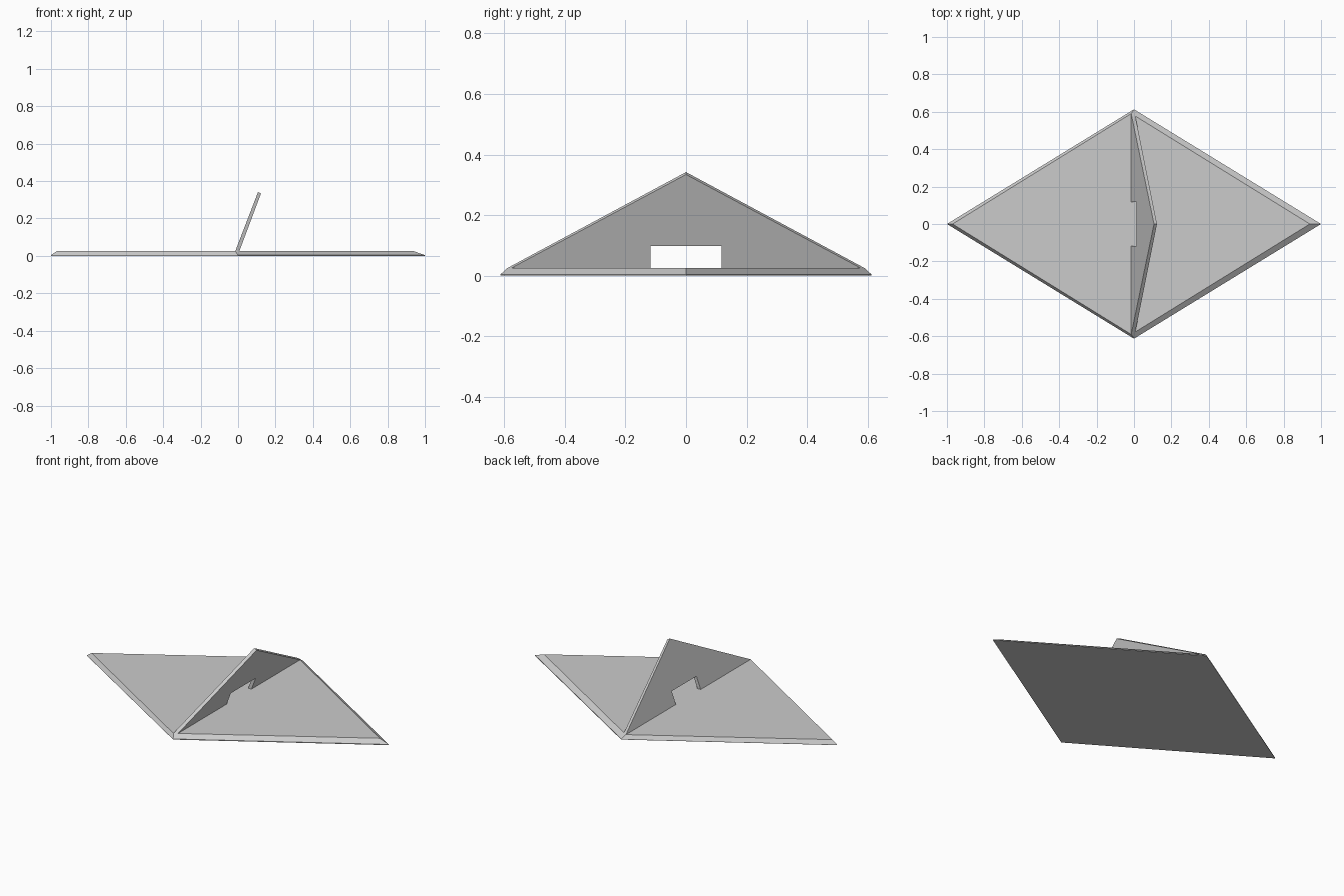
import bpy
import bmesh

cube = bpy.data.objects.get("Cube")
if cube:
    bpy.data.objects.remove(cube, do_unlink=True)

grey = bpy.data.materials.new("light_grey")
grey.use_nodes = True
grey.diffuse_color = (0.6, 0.6, 0.6, 1)
grey.node_tree.nodes["Principled BSDF"].inputs["Base Color"].default_value = (0.6, 0.6, 0.6, 1)


def loft(name, rings):
    """Join matching rings of points into a closed flat-faced solid."""
    bm = bmesh.new()
    loops = [[bm.verts.new(p) for p in ring] for ring in rings]
    for low, high in zip(loops, loops[1:]):
        for i in range(len(low)):
            j = (i + 1) % len(low)
            bm.faces.new((low[i], low[j], high[j], high[i]))
    bm.faces.new(loops[0][::-1])
    bm.faces.new(loops[-1])
    bmesh.ops.remove_doubles(bm, verts=bm.verts, dist=0.0005)
    bmesh.ops.recalc_face_normals(bm, faces=bm.faces)
    mesh = bpy.data.meshes.new(name)
    bm.to_mesh(mesh)
    bm.free()
    mesh.materials.append(grey)
    obj = bpy.data.objects.new(name, mesh)
    bpy.context.collection.objects.link(obj)


# Base plate: a rhombus with a thin lip and sloping rim
TOP = 0.025


def rhombus(z, left, tip_left, tip_right, right):
    (xl, yl), (xr, yr) = tip_left, tip_right
    return [(left, 0, z), (xl, -yl, z), (xr, -yr, z),
            (right, 0, z), (xr, yr, z), (xl, yl, z)]


tip = (0, 0.613)
loft("base_plate", [
    rhombus(0, -1, tip, tip, 1),
    rhombus(0.004, -1, tip, tip, 1),
    rhombus(TOP, -0.97, (-0.015, 0.59), (0.007, 0.577), 0.94),
])


# Leaning triangular fin with a rectangular notch at its foot
def fin_outline(foot_x, half_width, peak, lean):
    notch, notch_top = 0.117, 0.097
    points = [(-half_width, TOP), (-notch, TOP), (-notch, notch_top),
              (notch, notch_top), (notch, TOP), (half_width, TOP), (0, peak)]
    return [(foot_x + (z - TOP) * lean, y, z) for y, z in points]


loft("leaning_fin", [
    fin_outline(-0.015, 0.59, 0.342, 0.385),
    fin_outline(0.007, 0.577, 0.334, 0.375),
])
